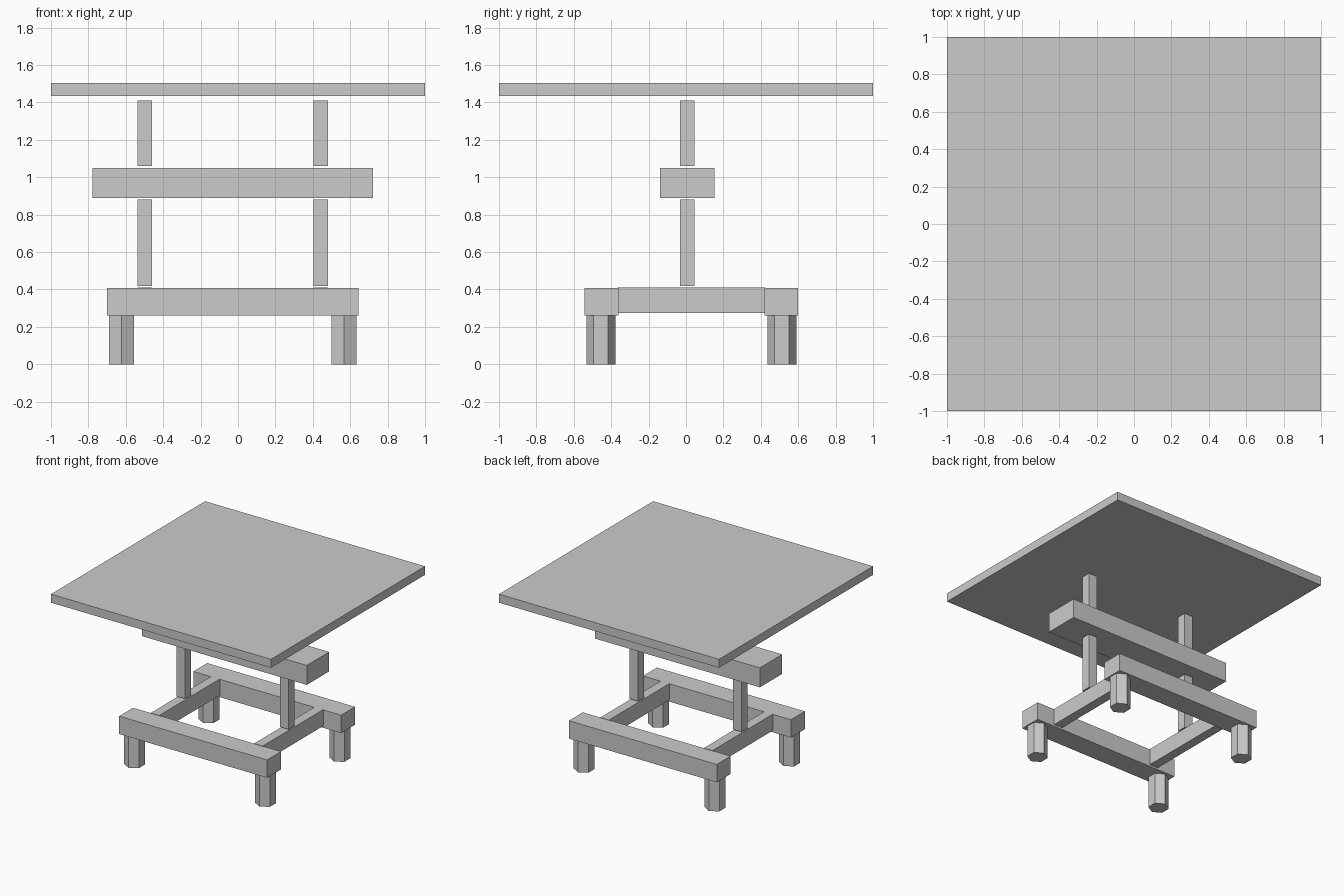
import bpy, math

if "Cube" in bpy.data.objects:
    bpy.data.objects.remove(bpy.data.objects["Cube"])

CX, CY = -0.028, 0.029  # the base sits slightly off the tabletop centre


def box(name, x, y, z):
    """Box from (min, max) ranges on each axis."""
    bpy.ops.mesh.primitive_cube_add(size=1, location=[(a + b) / 2 for a, b in (x, y, z)])
    ob = bpy.context.object
    ob.name = name
    ob.scale = [b - a for a, b in (x, y, z)]
    bpy.ops.object.transform_apply(location=False, rotation=False, scale=True)
    return ob


def span(centre, half):
    return (centre - half, centre + half)


# Tabletop and long middle beam
box("tabletop", (-1, 1), (-1, 1), (1.434, 1.504))
box("middle_beam", span(CX, 0.75), span(0.007, 0.145), (0.89, 1.05))

# Crossbars with the posts standing above them
for side, s in (("left", -1), ("right", 1)):
    x = span(CX + s * 0.47, 0.039)
    box(f"{side}_crossbar", x, span(CY, 0.395), (0.275, 0.41))
    box(f"{side}_lower_post", x, span(0.007, 0.039), (0.419, 0.882))
    box(f"{side}_upper_post", x, span(0.007, 0.039), (1.06, 1.411))

# Foot rails with hexagonal legs
for end, e in (("front", -1), ("back", 1)):
    box(f"{end}_rail", span(CX, 0.672), span(CY + e * 0.481, 0.09), (0.26, 0.407))
    for side, s in (("left", -1), ("right", 1)):
        bpy.ops.mesh.primitive_cylinder_add(
            vertices=6, radius=0.078, depth=0.26,
            location=(CX + s * 0.595, CY + e * 0.484, 0.13))
        bpy.context.object.name = f"{end}_{side}_leg"
